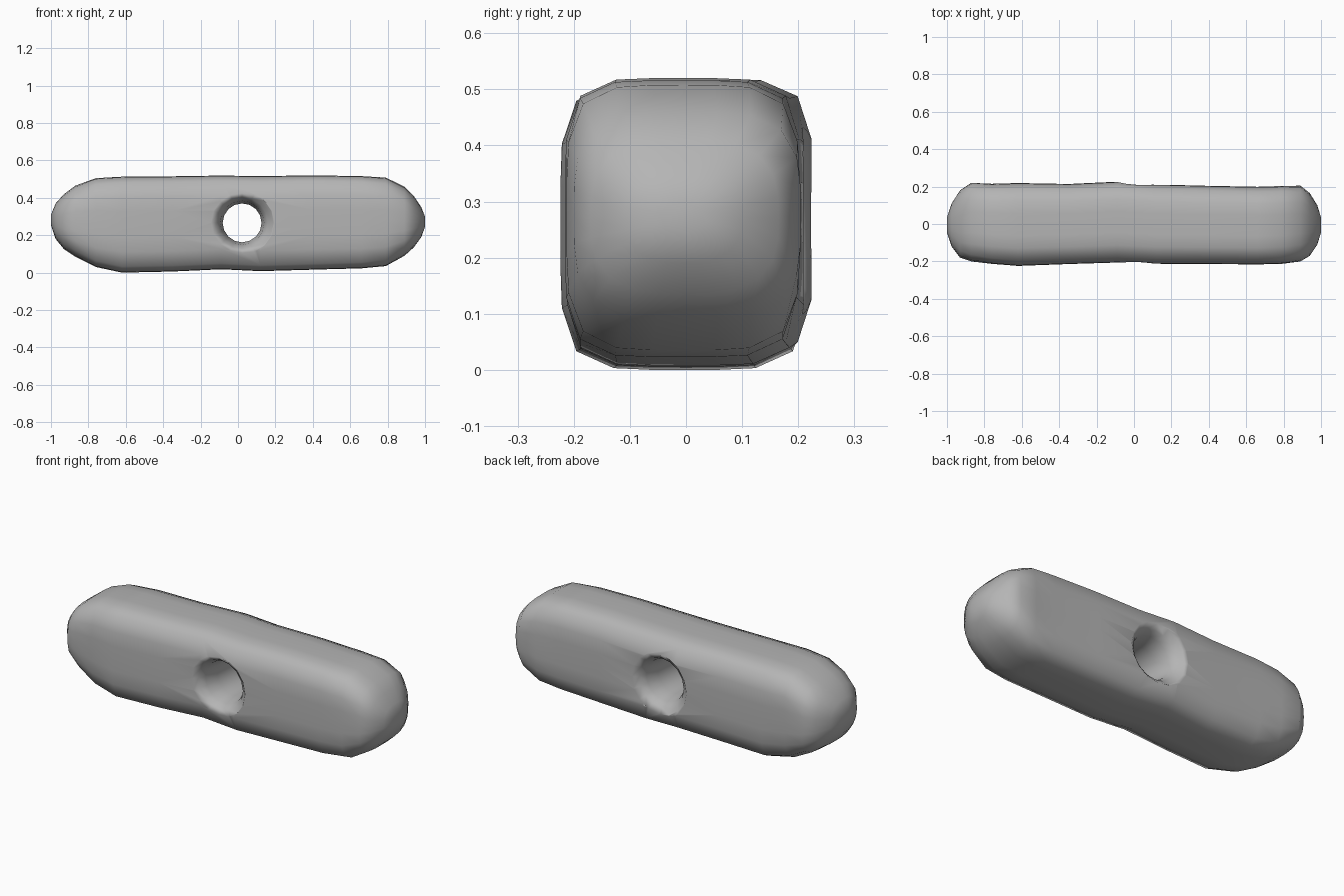
import bpy, bmesh, math

if "Cube" in bpy.data.objects:
    bpy.data.objects.remove(bpy.data.objects["Cube"])

# Stations along the bar: x, y min, y max, z min, z max, corner squareness
STATIONS = [
    (-1.00, -0.045, 0.035, 0.255, 0.31, 2.2),
    (-0.975, -0.12, 0.11, 0.18, 0.37, 2.5),
    (-0.93, -0.18, 0.18, 0.125, 0.42, 3.0),
    (-0.87, -0.20, 0.22, 0.085, 0.465, 3.6),
    (-0.76, -0.213, 0.215, 0.03, 0.505, 4.5),
    (-0.62, -0.224, 0.219, 0.0, 0.513, 5.0),
    (-0.35, -0.214, 0.214, 0.006, 0.515, 5.2),
    (-0.09, -0.206, 0.226, 0.018, 0.519, 5.2),
    (0.12, -0.214, 0.211, 0.008, 0.516, 5.2),
    (0.40, -0.214, 0.204, 0.016, 0.52, 5.2),
    (0.66, -0.216, 0.199, 0.023, 0.516, 5.0),
    (0.79, -0.213, 0.203, 0.035, 0.508, 4.5),
    (0.89, -0.20, 0.205, 0.09, 0.46, 3.6),
    (0.94, -0.17, 0.165, 0.135, 0.41, 3.0),
    (0.98, -0.11, 0.10, 0.19, 0.35, 2.5),
    (1.00, -0.045, 0.035, 0.245, 0.30, 2.2),
]
SIDES = 24


def loft(name, rings):
    """Skin closed rings of points and cap both ends."""
    bm = bmesh.new()
    loops = [[bm.verts.new(p) for p in ring] for ring in rings]
    n = len(loops[0])
    for a, b in zip(loops, loops[1:]):
        for i in range(n):
            j = (i + 1) % n
            bm.faces.new((a[i], a[j], b[j], b[i]))
    bm.faces.new(loops[0])
    bm.faces.new(loops[-1])
    bmesh.ops.recalc_face_normals(bm, faces=bm.faces)
    mesh = bpy.data.meshes.new(name)
    bm.to_mesh(mesh)
    bm.free()
    obj = bpy.data.objects.new(name, mesh)
    bpy.context.collection.objects.link(obj)
    return obj


def section(x, y0, y1, z0, z1, power):
    """Rounded rectangle across the bar."""
    pts = []
    for i in range(SIDES):
        a = math.tau * i / SIDES
        c, s = math.cos(a), math.sin(a)
        r = (abs(c) ** power + abs(s) ** power) ** (-1 / power)
        pts.append((x, (y0 + y1) / 2 + c * r * (y1 - y0) / 2,
                    (z0 + z1) / 2 + s * r * (z1 - z0) / 2))
    return pts


# One dark grey material for the bar and the hole walls
grey = bpy.data.materials.new("dark_grey")
grey.diffuse_color = (0.46, 0.46, 0.46, 1)
grey.use_nodes = True
grey.node_tree.nodes["Principled BSDF"].inputs["Base Color"].default_value = grey.diffuse_color

# Soft bar
bar = loft("rounded_bar", [section(*s) for s in STATIONS])
bar.data.materials.append(grey)

# Flared hole running front to back
HOLE = [(-0.30, 0.26), (-0.21, 0.168), (-0.185, 0.138), (-0.15, 0.118),
        (-0.07, 0.104), (0.07, 0.104), (0.15, 0.118), (0.185, 0.138),
        (0.21, 0.168), (0.30, 0.26)]
cutter = loft("hole_cutter", [
    [(0.022 + r * math.cos(math.tau * i / 16), y,
      0.266 + r * math.sin(math.tau * i / 16)) for i in range(16)]
    for y, r in HOLE])
cutter.data.materials.append(grey)
cutter.hide_render = True

cut = bar.modifiers.new("hole", 'BOOLEAN')
cut.operation = 'DIFFERENCE'
cut.solver = 'EXACT'
cut.object = cutter

# Apply the cut and smooth the surface
bpy.context.view_layer.objects.active = bar
bar.select_set(True)
bpy.ops.object.modifier_apply(modifier=cut.name)
bpy.data.objects.remove(cutter, do_unlink=True)
bpy.ops.object.shade_smooth_by_angle(angle=math.radians(65))

# Keep the flat sides evenly shaded around the hole
bar.modifiers.new("even_shading", 'WEIGHTED_NORMAL').keep_sharp = True
